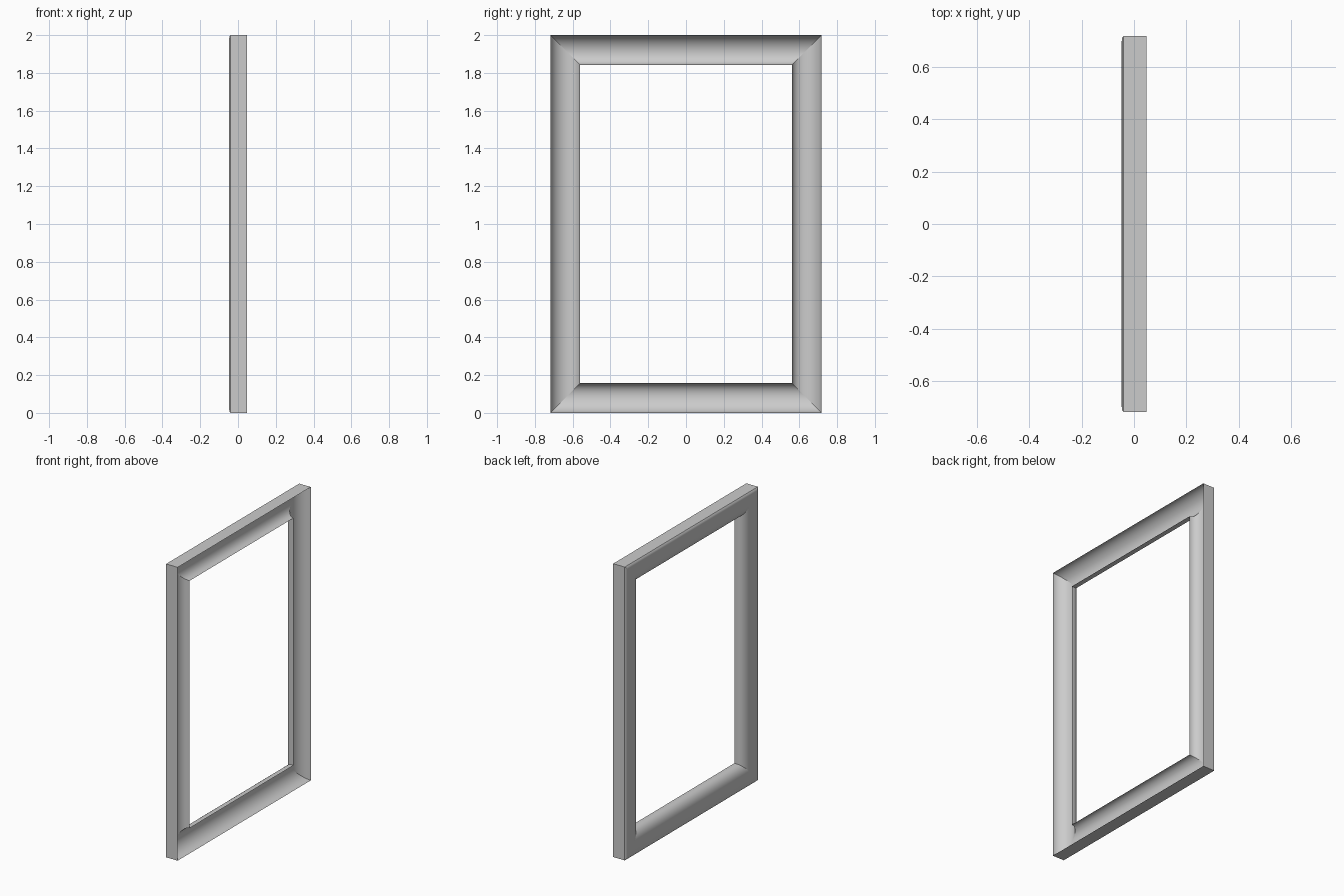
import bpy
import bmesh
import math

cube = bpy.data.objects.get("Cube")
if cube:
    bpy.data.objects.remove(cube, do_unlink=True)

HALF_W, HALF_H = 0.717, 1.0    # outer half size of the frame
HALF_T = 0.047                 # half thickness
RAIL = 0.157                   # rail width

grey = bpy.data.materials.new("plain_grey")
grey.use_nodes = True
colour = (0.6, 0.6, 0.6, 1)
grey.diffuse_color = colour
grey.node_tree.nodes["Principled BSDF"].inputs["Base Color"].default_value = colour


def moulding_profile():
    """Closed section as (distance in from outer edge, x)."""
    pts = []
    # hollow front cove, running from outer lip to inner lip
    steps = 24
    for i in range(steps + 1):
        a = math.pi * i / steps
        t = RAIL / 2 * (1 - math.cos(a))
        pts.append((t, HALF_T - 0.02 * t / RAIL - 0.068 * math.sin(a)))
    # rounded back, from inner lip to the outer edge
    pts.append((RAIL, 0.012))
    cx, rx = 0.085, RAIL - 0.085
    for i in range(1, 11):
        a = math.pi / 2 * i / 10
        pts.append((cx + rx * math.cos(a), 0.012 - (HALF_T + 0.012) * math.sin(a)))
    pts += [(0.02, -HALF_T), (0.006, -0.045), (0, -0.04)]
    return pts


def mitred_rail(name, start, end):
    """Sweep the section between two corners, given as (y, z) signs."""
    profile = moulding_profile()
    bm = bmesh.new()

    def row(corner):
        return [bm.verts.new((x, corner[0] * (HALF_W - t), HALF_H + corner[1] * (HALF_H - t)))
                for t, x in profile]

    a, b = row(start), row(end)
    for i in range(len(profile)):
        j = (i + 1) % len(profile)
        bm.faces.new((a[j], b[j], b[i], a[i]))
    mesh = bpy.data.meshes.new(name)
    bm.to_mesh(mesh)
    bm.free()
    mesh.materials.append(grey)
    obj = bpy.data.objects.new(name, mesh)
    bpy.context.collection.objects.link(obj)
    bpy.ops.object.select_all(action='DESELECT')
    obj.select_set(True)
    bpy.context.view_layer.objects.active = obj
    bpy.ops.object.shade_smooth_by_angle(angle=math.radians(40))


# four rails around the opening
corners = [(-1, 1), (1, 1), (1, -1), (-1, -1)]
names = ["top_rail", "back_stile", "bottom_rail", "front_stile"]
for k, rail_name in enumerate(names):
    mitred_rail(rail_name, corners[k], corners[(k + 1) % 4])
